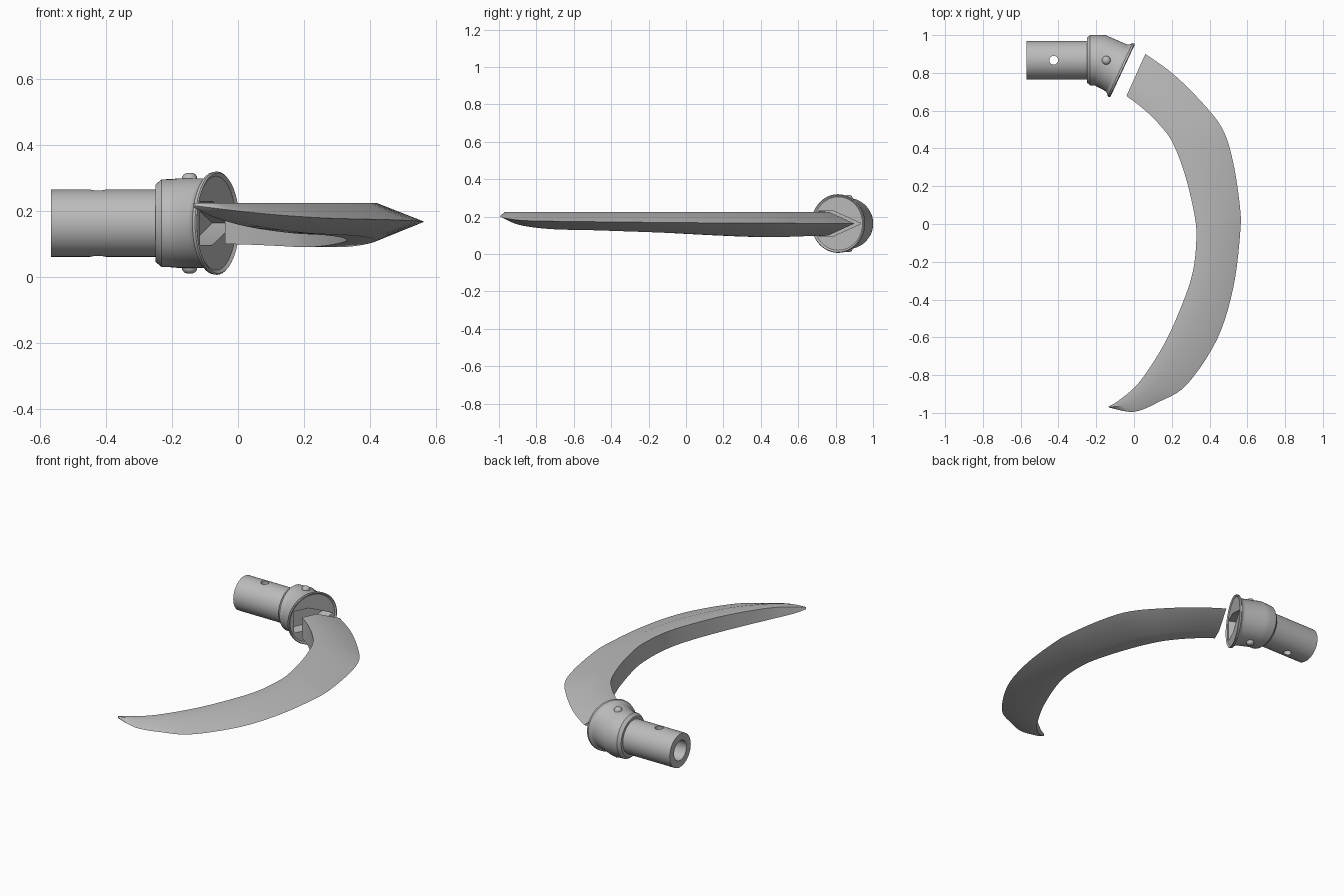
import bpy, bmesh, math
from mathutils import Vector

if "Cube" in bpy.data.objects:
    bpy.data.objects.remove(bpy.data.objects["Cube"])

steel = bpy.data.materials.new("grey_steel")
steel.use_nodes = True
GREY = (0.5, 0.5, 0.5, 1)
steel.diffuse_color = GREY
steel.node_tree.nodes["Principled BSDF"].inputs["Base Color"].default_value = GREY

AXIS_Y, AXIS_Z = 0.867, 0.163
BEND = Vector((-0.18, AXIS_Y, AXIS_Z))      # where the collar turns
TILT = math.radians(-25)


def loft(name, sections, ring_ends=True):
    """Skin a list of equal-length sections; one-point sections become tips."""
    bm = bmesh.new()
    rings = [[bm.verts.new(p) for p in s] for s in sections]
    for a, b in zip(rings, rings[1:]):
        n = len(a)
        for i in range(n):
            j = (i + 1) % n
            bm.faces.new((a[i], a[j], b[j], b[i]))
    if ring_ends:
        bm.faces.new(rings[0])
        bm.faces.new(rings[-1])
    bmesh.ops.recalc_face_normals(bm, faces=bm.faces)
    mesh = bpy.data.meshes.new(name)
    bm.to_mesh(mesh)
    bm.free()
    mesh.materials.append(steel)
    ob = bpy.data.objects.new(name, mesh)
    bpy.context.collection.objects.link(ob)
    return ob


def ring(center, tilt, r, n=48):
    side = Vector((-math.sin(tilt), math.cos(tilt), 0))
    up = Vector((0, 0, 1))
    return [center + r * (math.cos(a) * side + math.sin(a) * up)
            for a in (2 * math.pi * k / n for k in range(n))]


def select_only(ob):
    bpy.ops.object.select_all(action="DESELECT")
    ob.select_set(True)
    bpy.context.view_layer.objects.active = ob


def smooth(ob, degrees=30):
    select_only(ob)
    bpy.ops.object.shade_smooth_by_angle(angle=math.radians(degrees))


def cut(ob, cutter):
    cutter.hide_render = True
    select_only(ob)
    mod = ob.modifiers.new("cut", "BOOLEAN")
    mod.operation, mod.solver, mod.object = "DIFFERENCE", "EXACT", cutter
    bpy.ops.object.modifier_apply(modifier=mod.name)
    bpy.data.objects.remove(cutter)


# Hollow tube and stepped collar: straight part as (x, radius)
straight = [(-0.27, 0.06), (-0.568, 0.06), (-0.568, 0.102), (-0.25, 0.102),
            (-0.25, 0.118), (-0.232, 0.133), (-0.2, 0.134)]
# Tilted part with flared rim and shallow dish as (distance from bend, radius)
tilted = [(0.095, 0.136), (0.108, 0.143), (0.118, 0.155), (0.128, 0.157),
          (0.132, 0.153), (0.125, 0.143)]
forward = Vector((math.cos(TILT), math.sin(TILT), 0))
across = Vector((-math.sin(TILT), math.cos(TILT), 0))
rings = [ring(Vector((x, AXIS_Y, AXIS_Z)), 0, r) for x, r in straight]
rings.append(ring(BEND, TILT / 2, 0.136))
rings += [ring(BEND + forward * d, TILT, r) for d, r in tilted]
socket = loft("handle_socket", rings)

# Pin hole through the tube
bpy.ops.mesh.primitive_cylinder_add(vertices=24, radius=0.023, depth=0.6,
                                    location=(-0.425, AXIS_Y, AXIS_Z))
cut(socket, bpy.context.object)

# Recess shaped like the blade root
house = [(-0.116, -0.066), (-0.025, -0.066), (0.134, 0), (-0.025, 0.066), (-0.116, 0.066)]
slot = [[BEND + forward * d + across * u + Vector((0, 0, v)) for u, v in house]
        for d in (0.05, 0.2)]
cut(socket, loft("slot_cutter", slot))
smooth(socket)

# Domed set screws above and below the collar
for label, s in (("upper", 1), ("lower", -1)):
    profile = [(0.11, 0.023), (0.141, 0.023), (0.149, 0.017), (0.153, 0.008)]
    secs = [[Vector((-0.147 + r * math.cos(a), AXIS_Y + r * math.sin(a), AXIS_Z + s * h))
             for a in (math.pi * k / 8 for k in range(16))] for h, r in profile]
    smooth(loft(label + "_set_screw", secs), 40)

# Blade stations: outer x, y, inner x, y, bottom z, cutting edge z
stations = [
    (0.06, 0.90, -0.04, 0.678, 0.10, 0.163), (0.2, 0.80, 0.055, 0.605, 0.097, 0.163),
    (0.345, 0.66, 0.14, 0.52, 0.093, 0.164), (0.465, 0.51, 0.205, 0.43, 0.09, 0.165),
    (0.522, 0.34, 0.27, 0.26, 0.095, 0.166), (0.56, 0.1, 0.32, 0.05, 0.105, 0.167),
    (0.562, -0.05, 0.33, -0.08, 0.112, 0.168), (0.525, -0.34, 0.312, -0.25, 0.12, 0.171),
    (0.44, -0.61, 0.257, -0.42, 0.127, 0.174), (0.28, -0.85, 0.16, -0.635, 0.133, 0.178),
    (0.135, -0.94, 0.03, -0.835, 0.152, 0.187), (0, -0.994, -0.075, -0.93, 0.182, 0.2),
    (-0.13, -0.972, -0.136, -0.967, 0.212, 0.216)]
stations = [Vector(s) for s in stations]


def spline(p, i, t):
    """Catmull-Rom point between stations i and i + 1."""
    a, b, c, d = (p[min(max(i + k, 0), len(p) - 1)] for k in (-1, 0, 1, 2))
    return b + 0.5 * t * ((c - a) + t * ((2 * a - 5 * b + 4 * c - d)
                                         + t * (3 * b - a - 3 * c + d)))


TOP, SHOULDER, STEPS = 0.225, 0.38, 5
path = [spline(stations, i, k / STEPS)
        for i in range(len(stations) - 1) for k in range(STEPS)] + [stations[-1]]
sections = []
for ox, oy, ix, iy, low, edge in path:
    mx, my = ix + (ox - ix) * SHOULDER, iy + (oy - iy) * SHOULDER
    sections.append([Vector(p) for p in (
        (ix, iy, low), (mx, my, low), (ox, oy, edge), (mx, my, TOP), (ix, iy, TOP))])
smooth(loft("curved_blade", sections), 30)
